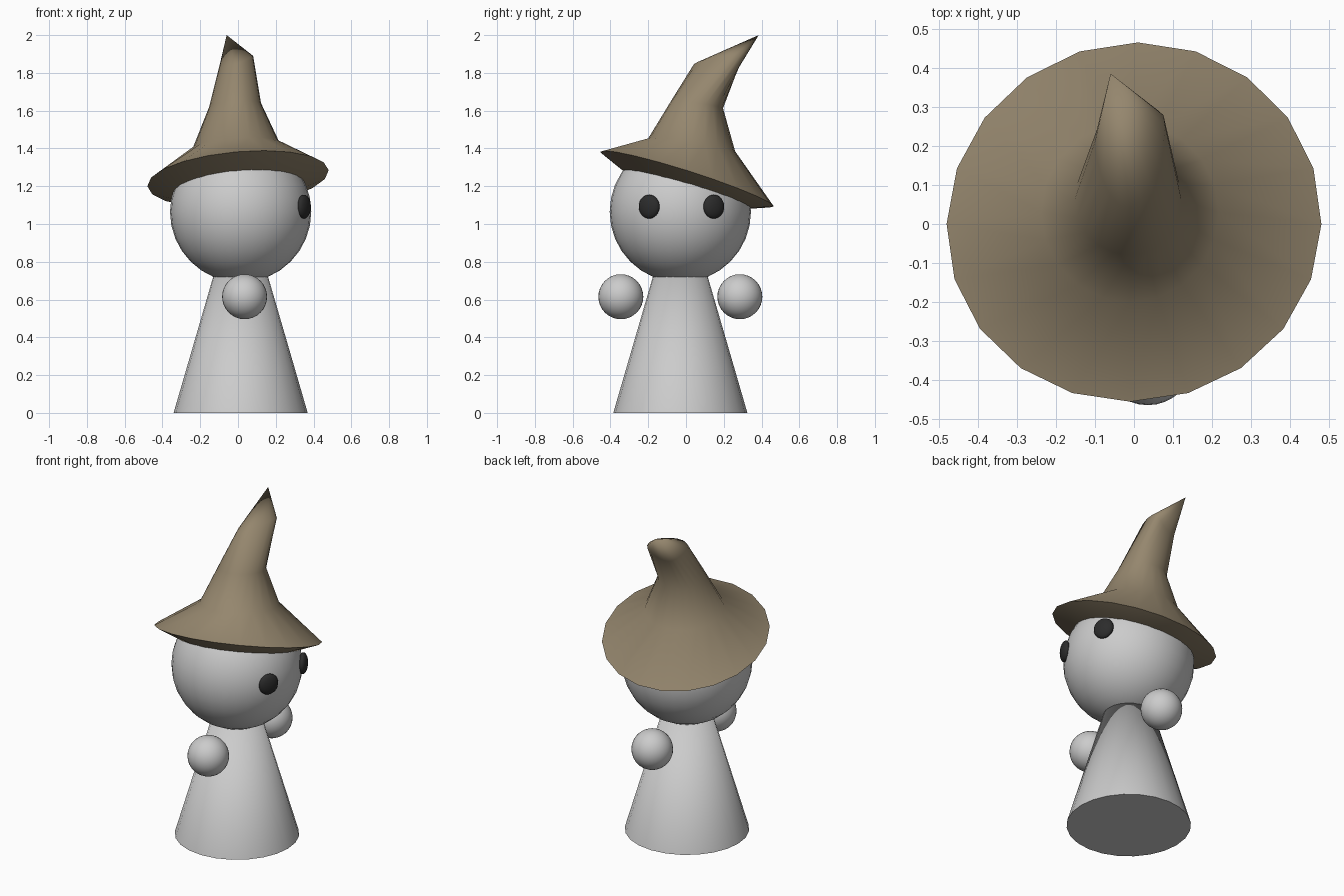
import bpy, bmesh, math
from mathutils import Vector, Matrix

if "Cube" in bpy.data.objects:
    bpy.data.objects.remove(bpy.data.objects["Cube"])

SIDES = 20


def material(name, rgb):
    m = bpy.data.materials.new(name)
    m.diffuse_color = (*rgb, 1)
    m.use_nodes = True
    m.node_tree.nodes["Principled BSDF"].inputs["Base Color"].default_value = m.diffuse_color
    return m


def finish(ob, name, mat=None, angle=40):
    ob.name = ob.data.name = name
    if mat:
        ob.data.materials.append(mat)
    bpy.ops.object.select_all(action='DESELECT')
    ob.select_set(True)
    bpy.context.view_layer.objects.active = ob
    bpy.ops.object.shade_smooth_by_angle(angle=math.radians(angle))
    return ob


def ball(name, loc, scale, mat=None, turn=(0, 0, 0)):
    bpy.ops.mesh.primitive_uv_sphere_add(segments=32, ring_count=16, radius=1,
                                         location=loc, rotation=turn)
    ob = bpy.context.object
    ob.scale = scale
    return finish(ob, name, mat)


def ring(right, back, left, front):
    """Closed loop running smoothly through four points."""
    r, b, l, f = map(Vector, (right, back, left, front))
    c, u, v, w = (r + b + l + f) / 4, (r - l) / 2, (b - f) / 2, (r + l - b - f) / 4
    return [c + u * math.cos(t) + v * math.sin(t) + w * math.cos(2 * t)
            for t in (2 * math.pi * i / SIDES for i in range(SIDES))]


brown = material("hat_brown", (0.30, 0.24, 0.155))
black = material("eye_black", (0.025, 0.025, 0.025))

CX, CY = 0.014, -0.03

# Body: cone whose tip is inside the head
bpy.ops.mesh.primitive_cone_add(vertices=24, radius1=0.355, radius2=0, depth=1.22,
                                location=(CX, CY, 0.61))
finish(bpy.context.object, "body")

# Head
ball("head", (CX, CY, 1.065), (0.374,) * 3)

# Hands and eyes, the face looks along +x
for side, s in (("right", -1), ("left", 1)):
    ball(side + "_hand", (0.035, CY + s * 0.315, 0.615), (0.119,) * 3)
    ball(side + "_eye", (0.349, CY + 0.006 + s * 0.171, 1.092), (0.028, 0.06, 0.063),
         black, (0, 0, s * math.radians(27)))

# Hat: tilted brim, tapering crown and bent tip
brim = ring((0.48, 0, 1.285), (0.01, 0.465, 1.093), (-0.48, 0, 1.20), (-0.01, -0.455, 1.382))
crown = [
    ring((0.217, 0.03, 1.437), (-0.01, 0.26, 1.385), (-0.238, 0.03, 1.405), (-0.01, -0.2, 1.453)),
    ring((0.122, 0.06, 1.64), (-0.01, 0.196, 1.613), (-0.153, 0.06, 1.62), (-0.01, -0.08, 1.65)),
    ring((0.08, 0.25, 1.89), (-0.01, 0.275, 1.82), (-0.10, 0.21, 1.83), (-0.01, 0.042, 1.846)),
]
centre = sum(brim, Vector()) / SIDES
normal = Vector((-0.089, 0.314, 1)).normalized()
inner = [centre + (p - centre) * 0.62 - normal * 0.073 for p in brim]

bm = bmesh.new()
loops = [[bm.verts.new(p) for p in pts] for pts in [inner, brim] + crown]
tip = bm.verts.new((-0.06, 0.385, 2.0))
bm.faces.new(loops[0][::-1])
for i in range(SIDES):
    j = (i + 1) % SIDES
    for a, b in zip(loops, loops[1:]):
        bm.faces.new((a[i], a[j], b[j], b[i]))
    bm.faces.new((loops[-1][i], loops[-1][j], tip))
bmesh.ops.recalc_face_normals(bm, faces=bm.faces)
mesh = bpy.data.meshes.new("hat")
bm.to_mesh(mesh)
bm.free()
hat = bpy.data.objects.new("hat", mesh)
bpy.context.collection.objects.link(hat)
finish(hat, "hat", brown, 65)
